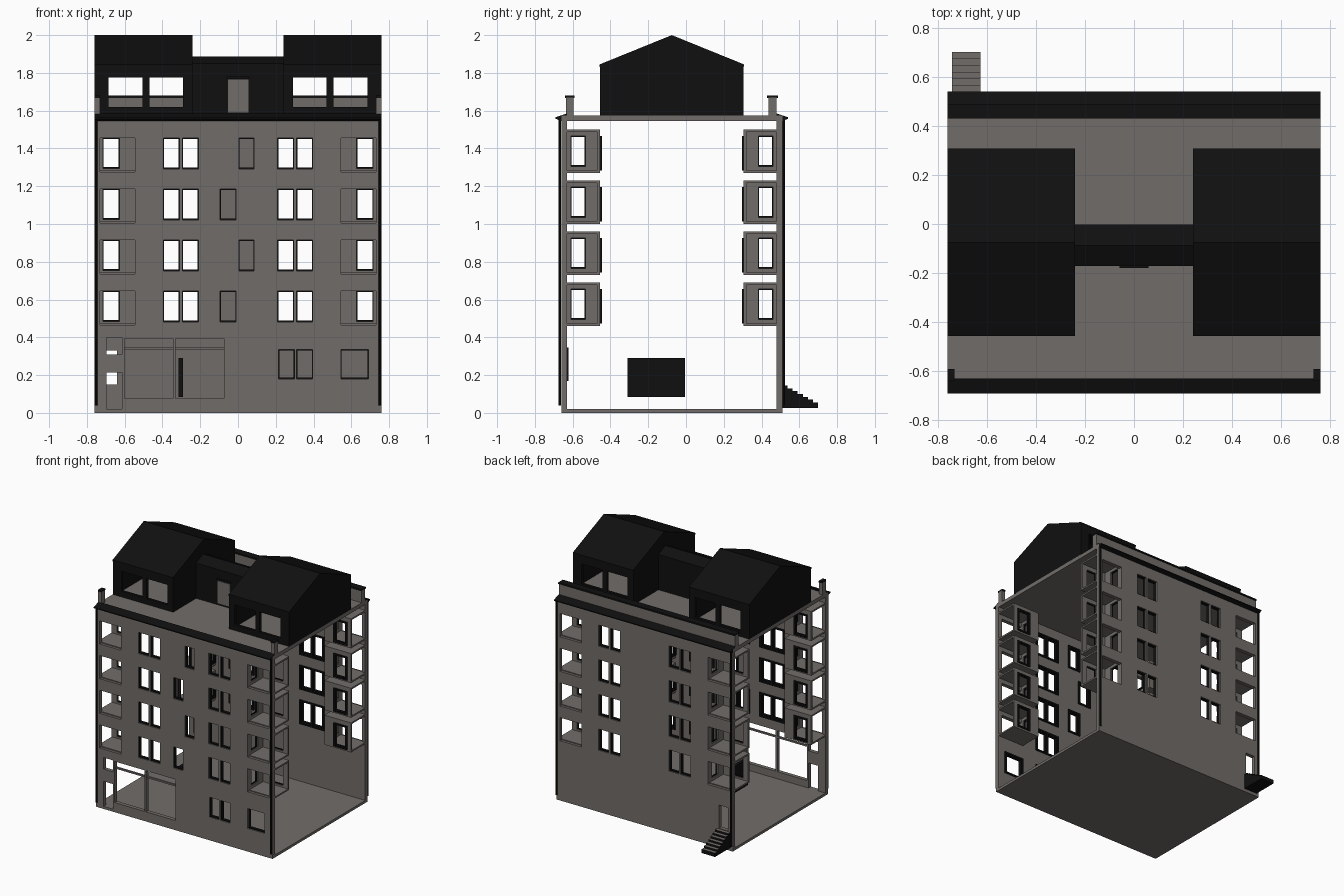
import bpy, bmesh
from mathutils import Vector

if "Cube" in bpy.data.objects:
    bpy.data.objects.remove(bpy.data.objects["Cube"])


def material(name, rgb):
    m = bpy.data.materials.new(name)
    m.diffuse_color = (*rgb, 1)
    m.use_nodes = True
    m.node_tree.nodes["Principled BSDF"].inputs["Base Color"].default_value = m.diffuse_color
    return m


GREY = material("warm grey render", (0.165, 0.152, 0.142))
BLACK = material("black metal", (0.005, 0.005, 0.005))


def finish(name, bm, mat, tread_mat=None):
    bmesh.ops.recalc_face_normals(bm, faces=bm.faces)
    bm.normal_update()
    me = bpy.data.meshes.new(name)
    me.materials.append(mat)
    if tread_mat:
        me.materials.append(tread_mat)
        for f in bm.faces:
            f.material_index = 1 if f.normal.z > 0.9 else 0
    bm.to_mesh(me)
    bm.free()
    bpy.context.collection.objects.link(bpy.data.objects.new(name, me))


def box(bm, x0, x1, y0, y1, z0, z1):
    vs = bmesh.ops.create_cube(bm, size=1)["verts"]
    for v in vs:
        v.co = ((x0 + x1) / 2 + v.co.x * (x1 - x0), (y0 + y1) / 2 + v.co.y * (y1 - y0),
                (z0 + z1) / 2 + v.co.z * (z1 - z0))


def extrude(bm, faces, vec):
    r = bmesh.ops.extrude_face_region(bm, geom=faces, use_keep_orig=True)
    vs = [g for g in r["geom"] if isinstance(g, bmesh.types.BMVert)]
    bmesh.ops.translate(bm, verts=vs, vec=vec)


def prism(bm, yz, x0, x1):
    """Side profile in (y, z) drawn out along x."""
    f = bm.faces.new([bm.verts.new((x0, y, z)) for y, z in yz])
    extrude(bm, [f], Vector((x1 - x0, 0, 0)))


def panel(bm, axis, p0, p1, u0, u1, z0, z1, holes):
    """Wall across the given axis from p0 to p1 with rectangular holes (u0, u1, z0, z1)."""
    us = sorted({u0, u1, *[h[0] for h in holes], *[h[1] for h in holes]})
    zs = sorted({z0, z1, *[h[2] for h in holes], *[h[3] for h in holes]})
    grid, faces = {}, []

    def vert(u, z):
        if (u, z) not in grid:
            grid[u, z] = bm.verts.new((u, p0, z) if axis == "y" else (p0, u, z))
        return grid[u, z]
    for a, b in zip(us, us[1:]):
        for c, d in zip(zs, zs[1:]):
            mu, mz = (a + b) / 2, (c + d) / 2
            if not any(h[0] < mu < h[1] and h[2] < mz < h[3] for h in holes):
                faces.append(bm.faces.new([vert(a, c), vert(b, c), vert(b, d), vert(a, d)]))
    t = p1 - p0
    extrude(bm, faces, Vector((0, t, 0) if axis == "y" else (t, 0, 0)))


def frame(bm, axis, inner, outer, h):
    """Black lining in the reveal plus a flange round the opening on the room side."""
    a, b, c, d = h
    s = 1 if inner > outer else -1
    panel(bm, axis, inner, outer + s * 0.008, a, b, c, d, [(a + .004, b - .004, c + .008, d - .004)])
    panel(bm, axis, inner + s * 0.001, inner + s * 0.009, a - .015, b + .015, c - .012, d + .012, [h])


def my(y):
    """Mirror front to back about the middle of the building."""
    return round(-0.15 - y, 4)


ROWS = [0.48 + 0.27 * i for i in range(4)]
W, H = 0.76, 0.165

# Openings of the long walls
doubles, loggias = [], []
for z in ROWS:
    for a, b in ((0.21, 0.295), (0.31, 0.395)):
        doubles += [(a, b, z, z + H), (-b, -a, z, z + H)]
    loggias += [(0.545, 0.73, z - .015, z + H), (-0.73, -0.545, z - .015, z + H)]
stair_windows = [((-0.095, -0.01) if i % 2 == 0 else (0.005, 0.085)) + (z, z + H)
                 for i, z in enumerate(ROWS)]
ground = [(0.215, 0.30, 0.18, 0.335), (0.31, 0.395, 0.18, 0.335), (0.545, 0.69, 0.18, 0.335)]
shop = [(-0.60, -0.345, 0.075, 0.395), (-0.33, -0.075, 0.075, 0.395)]
side_door = [(-0.695, -0.615, 0.02, 0.215), (-0.695, -0.615, 0.31, 0.40)]
back_door = [(-0.72, -0.64, 0.15, 0.33)]

bm = bmesh.new()
panel(bm, "y", -0.66, -0.63, -W, W, 0, 1.56, doubles + loggias + stair_windows + ground + shop + side_door)
finish("front_wall", bm, GREY)
bm = bmesh.new()
panel(bm, "y", 0.51, 0.48, -W, W, 0, 1.56, doubles + loggias + back_door)
finish("back_wall", bm, GREY)

# Floor and roof slabs
bm = bmesh.new()
box(bm, -W, W, -0.65, 0.50, 0, 0.02)
finish("ground_slab", bm, GREY)
bm = bmesh.new()
box(bm, -W, W, -0.66, 0.51, 1.545, 1.575)
finish("roof_slab", bm, GREY)

# Window frames in the long walls
bm = bmesh.new()
for h in doubles + stair_windows + ground:
    frame(bm, "y", -0.63, -0.66, h)
for h in doubles:
    frame(bm, "y", 0.48, 0.51, h)
finish("window_frames", bm, BLACK)

# Shop front bars
bm = bmesh.new()
for a, b, c, d in shop:
    box(bm, a, b, -0.65, -0.635, 0.335, 0.347)
finish("shop_transoms", bm, GREY)

# Corner loggias: floor, ceiling, inner wall and rear wall with windows
bm, fr = bmesh.new(), bmesh.new()
for sx in (-1, 1):
    for m in (lambda y: y, my):
        for z in ROWS:
            xa, xb = sorted((sx * 0.53, sx * W))
            ya, yb = sorted((m(-0.64), m(-0.455)))
            box(bm, xa, xb, ya, yb, z - .02, z - .008)
            box(bm, xa, xb, ya, yb, z + .198, z + .21)
            rear = (*sorted((sx * 0.628, sx * 0.715)), z + .005, z + H)
            side = (*sorted((m(-0.61), m(-0.533))), z + .015, z + .175)
            panel(bm, "y", m(-0.47), m(-0.455), xa, xb, z - .02, z + .21, [rear])
            panel(bm, "x", sx * 0.545, sx * 0.53, ya, yb, z - .02, z + .21, [side])
            frame(fr, "y", m(-0.455), m(-0.47), rear)
            frame(fr, "x", sx * 0.53, sx * 0.545, side)
finish("loggias", bm, GREY)
finish("loggia_window_frames", fr, BLACK)

# Eaves along front and back
bm = bmesh.new()
for m in (lambda y: y, my):
    prism(bm, [(m(-0.69), 1.557), (m(-0.69), 1.565), (m(-0.63), 1.585), (m(-0.63), 1.574),
               (m(-0.66), 1.545)], -W, W)
finish("eaves", bm, BLACK)

# Downpipes at the four corners
bm = bmesh.new()
for x in (-0.752, 0.752):
    for y in (-0.668, 0.518):
        vs = bmesh.ops.create_cone(bm, cap_ends=True, segments=8, radius1=.007, radius2=.007,
                                   depth=1.51)["verts"]
        bmesh.ops.translate(bm, verts=vs, vec=(x, y, 0.795))
finish("downpipes", bm, BLACK)

# Front corner posts and full back parapet, with black caps
bm, cap = bmesh.new(), bmesh.new()
for xa, xb in ((-W, -0.73), (0.73, W)):
    box(bm, xa, xb, -0.635, -0.595, 1.57, 1.67)
    box(cap, xa, xb, -0.64, -0.59, 1.668, 1.68)
box(bm, -W, W, 0.437, 0.48, 1.57, 1.67)
box(cap, -W, W, 0.43, 0.487, 1.668, 1.68)
finish("parapet", bm, GREY)
finish("parapet_caps", cap, BLACK)

# Two gabled roof houses with windows front and back
bm, roof = bmesh.new(), bmesh.new()
gable = [(-0.455, 1.57), (0.305, 1.57), (0.305, 1.84), (-0.075, 1.99), (-0.455, 1.84)]
for s in (-1, 1):
    xa, xb = sorted((s * 0.24, s * W))
    wins = [(*sorted((s * a, s * b)), 1.62, 1.775) for a, b in ((0.29, 0.468), (0.505, 0.685))]
    for m in (lambda y: y, my):
        panel(bm, "y", m(-0.455), m(-0.435), xa, xb, 1.57, 1.84, wins)
    prism(bm, gable, xa, xa + .02)
    prism(bm, gable, xb - .02, xb)
    prism(roof, [(-0.457, 1.832), (-0.457, 1.845), (-0.075, 2.0), (0.307, 1.845), (0.307, 1.832),
                 (-0.075, 1.985)], xa, xb)
finish("roof_house_walls", bm, BLACK)
finish("roof_house_roofs", roof, BLACK)

# Low link between the roof houses, with its door and lintel
bm = bmesh.new()
prism(bm, [(-0.172, 1.57), (-0.003, 1.57), (-0.003, 1.85), (-0.088, 1.888), (-0.172, 1.85)], -0.24, 0.24)
box(bm, -0.06, 0.06, -0.18, -0.17, 1.77, 1.782)
finish("roof_link", bm, BLACK)
bm = bmesh.new()
box(bm, -0.052, 0.055, -0.178, -0.17, 1.59, 1.765)
finish("roof_door", bm, GREY)

# Dark panel standing inside the shop
bm = bmesh.new()
box(bm, -0.315, -0.29, -0.31, -0.005, 0.085, 0.29)
finish("shop_panel", bm, BLACK)

# Back steps: black sides, grey treads
bm = bmesh.new()
n, dy, dz = 7, 0.19 / 7, 0.105 / 7
pts = [(0.70, 0.025), (0.51, 0.025)]
for i in range(n):
    pts += [(0.51 + i * dy, 0.145 - i * dz), (0.51 + (i + 1) * dy, 0.145 - i * dz)]
prism(bm, pts, -0.74, -0.625)
finish("back_steps", bm, BLACK, GREY)
